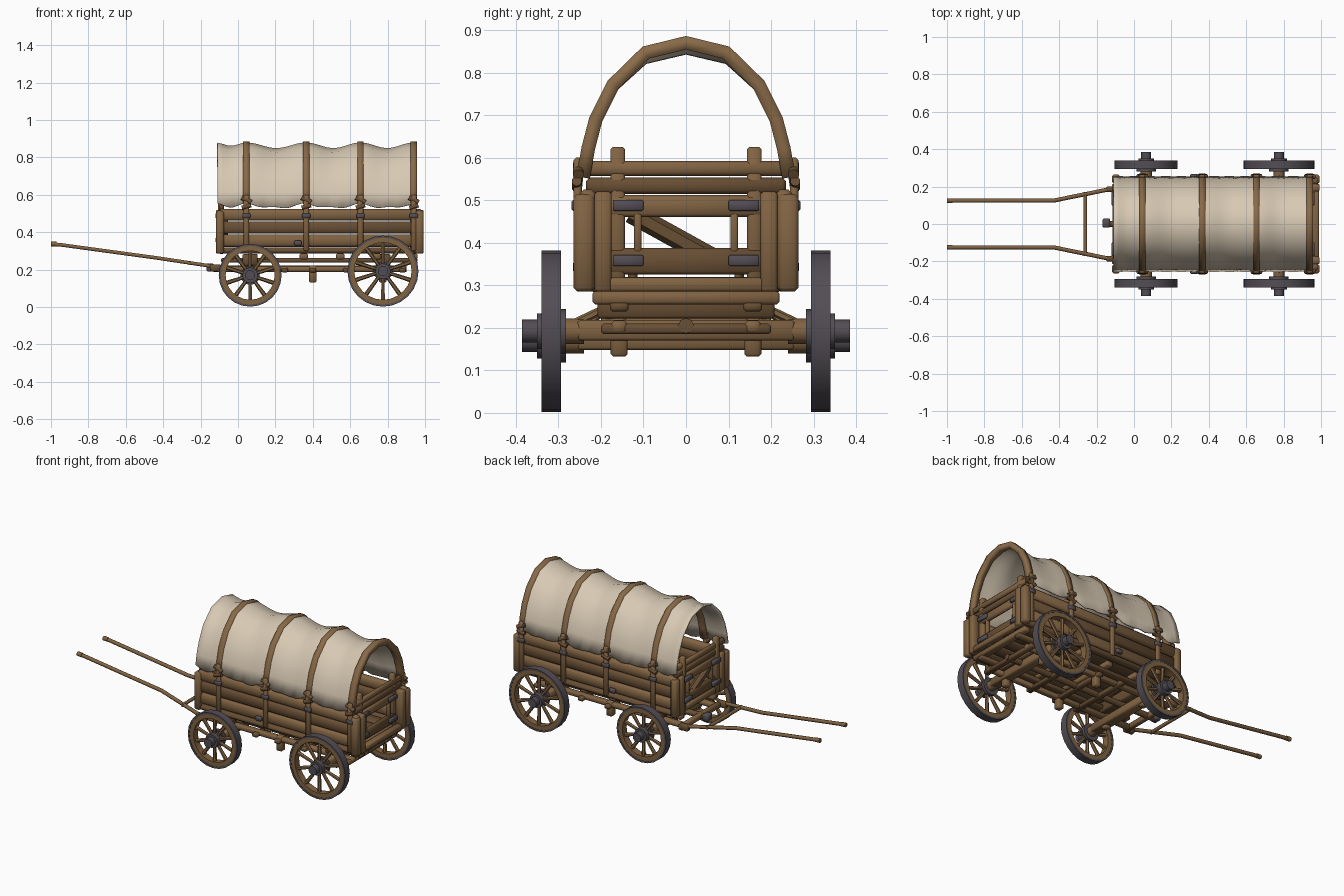
import bpy, bmesh, math
from mathutils import Vector

if "Cube" in bpy.data.objects:
    bpy.data.objects.remove(bpy.data.objects["Cube"], do_unlink=True)


def material(name, rgb):
    m = bpy.data.materials.new(name)
    m.use_nodes = True
    m.diffuse_color = (*rgb, 1)
    bsdf = m.node_tree.nodes["Principled BSDF"]
    bsdf.inputs["Base Color"].default_value = (*rgb, 1)
    bsdf.inputs["Roughness"].default_value = 0.9
    return m


WOOD = material("oak wood", (0.22, 0.125, 0.055))
DARK = material("dark wood", (0.14, 0.077, 0.034))
BAND = material("bow band", (0.25, 0.145, 0.065))
CANVAS = material("canvas", (0.68, 0.58, 0.45))
IRON = material("iron", (0.085, 0.075, 0.088))
parts = []


def finish(name, bm, mat):
    me = bpy.data.meshes.new(name)
    bm.to_mesh(me)
    bm.free()
    me.materials.append(mat)
    ob = bpy.data.objects.new(name, me)
    bpy.context.collection.objects.link(ob)
    parts.append(ob)
    return ob


def box(name, x, y, z, mat=WOOD, bevel=0.006):
    """Bevelled block from (low, high) pairs on each axis."""
    bm = bmesh.new()
    bmesh.ops.create_cube(bm, size=1)
    for v in bm.verts:
        v.co = [(a + b) / 2 + c * (b - a) for (a, b), c in zip((x, y, z), v.co)]
    if bevel:
        bmesh.ops.bevel(bm, geom=bm.edges[:], offset=bevel, segments=1, affect='EDGES')
    return finish(name, bm, mat)


def rod(name, p, q, r, mat=WOOD, r2=None, sides=10):
    """Round bar between two points, optionally tapered."""
    p, q = Vector(p), Vector(q)
    bm = bmesh.new()
    bmesh.ops.create_cone(bm, cap_ends=True, segments=sides, radius1=r,
                          radius2=r if r2 is None else r2, depth=(q - p).length)
    rot = (q - p).to_track_quat('Z', 'Y')
    for v in bm.verts:
        v.co = rot @ v.co + (p + q) / 2
    return finish(name, bm, mat)


def ring(name, centre, r_in, r_out, width, mat, sides=24):
    """Square-section hoop around the y axis."""
    bm = bmesh.new()
    loops = []
    for i in range(sides):
        a = math.tau * i / sides
        loops.append([bm.verts.new(Vector(centre) + Vector((r * math.cos(a), w, r * math.sin(a))))
                      for r, w in ((r_in, -width / 2), (r_out, -width / 2),
                                   (r_out, width / 2), (r_in, width / 2))])
    for i in range(sides):
        a, b = loops[i], loops[(i + 1) % sides]
        for j in range(4):
            k = (j + 1) % 4
            bm.faces.new((a[j], a[k], b[k], b[j]))
    bmesh.ops.recalc_face_normals(bm, faces=bm.faces[:])
    return finish(name, bm, mat)


# Canvas cover and its bows share one arch profile
half = [(0.252, 0.55), (0.24, 0.62), (0.222, 0.69), (0.18, 0.775), (0.1, 0.855)]
ARCH = [(-y, z) for y, z in half] + [(0, 0.88)] + [(y, z) for y, z in reversed(half)]
BOWS = [0.045, 0.365, 0.655, 0.94]


def vault(name, xs, shape, thickness, mat):
    """Arched sheet; shape(x, y, z) returns the adjusted y and z."""
    bm = bmesh.new()
    rows = [[bm.verts.new((x, *shape(x, y, z))) for y, z in ARCH] for x in xs]
    for a, b in zip(rows, rows[1:]):
        for j in range(len(ARCH) - 1):
            bm.faces.new((a[j], b[j], b[j + 1], a[j + 1]))
    ob = finish(name, bm, mat)
    mod = ob.modifiers.new("thickness", 'SOLIDIFY')
    mod.thickness = thickness
    mod.offset = -1
    return ob


def sagging(x, y, z):
    stops = [-0.12] + BOWS + [0.96]
    for a, b in zip(stops, stops[1:]):
        if a <= x <= b:
            sag = math.sin(math.pi * (x - a) / (b - a)) ** 2 * min(1, (b - a) / 0.28)
    up = (z - 0.55) / 0.33
    ripple = 0.006 * math.sin(x * 37 + z * 20) * (1 - up)
    hem = (-0.02 * sag + 0.006 * math.sin(x * 41)) if up < 0.1 else 0
    return y * (1 - 0.035 * sag * up) + math.copysign(ripple, y) * (y != 0), z - 0.03 * sag * up + hem


vault("canvas_cover", [-0.11 + 1.06 * i / 40 for i in range(41)], sagging, 0.008, CANVAS)
for i, bx in enumerate(BOWS):
    vault(f"cover_bow_{i}", [bx - 0.017, bx + 0.017],
          lambda x, y, z: (y * 1.022, z + 0.006), 0.032, BAND)

# Wagon bed: floor boards and joists
for i in range(5):
    y = -0.225 + 0.09 * i
    box(f"floor_board_{i}", (-0.1, 0.97), (y, y + 0.087), (0.285, 0.303), DARK, 0.004)
for i in range(6):
    x = -0.06 + 0.195 * i
    box(f"floor_joist_{i}", (x, x + 0.045), (-0.22, 0.22), (0.255, 0.286))

for s, side in ((-1, "right"), (1, "left")):
    def span(a, b):
        return tuple(sorted((s * a, s * b)))

    # Side walls
    for i, (z0, z1, y1) in enumerate([(0.285, 0.318, 0.255), (0.322, 0.388, 0.25),
                                      (0.392, 0.458, 0.25), (0.462, 0.525, 0.252)]):
        box(f"{side}_wall_plank_{i}", (-0.11 + 0.006 * (i % 2), 0.985), span(0.21, y1), (z0, z1),
            WOOD if i % 2 else DARK, 0.012)
    # Upright stakes, lashings and knots at every bow
    for i, bx in enumerate(BOWS):
        box(f"{side}_stake_{i}", (bx - 0.015, bx + 0.015), span(0.245, 0.264), (0.3, 0.6))
        box(f"{side}_iron_clip_{i}", (bx - 0.022, bx + 0.022), span(0.24, 0.269), (0.475, 0.5), IRON, 0.004)
        rod(f"{side}_knot_{i}", (bx - 0.026, s * 0.253, 0.585), (bx + 0.026, s * 0.253, 0.56), 0.013, DARK)
        rod(f"{side}_lashing_{i}", (bx - 0.024, s * 0.257, 0.53), (bx + 0.024, s * 0.257, 0.545), 0.012, DARK)
    box(f"{side}_wall_latch", (0.3, 0.34), span(0.245, 0.266), (0.33, 0.355), IRON, 0.004)
    # Corner frames
    for x0, x1, end in ((-0.118, -0.075, "front"), (0.945, 0.993, "rear")):
        box(f"{side}_{end}_corner_post", (x0, x1), span(0.175, 0.215), (0.285, 0.52))
        box(f"{side}_{end}_corner_cap", (x0, x1), span(0.215, 0.265), (0.285, 0.515), WOOD, 0.01)
    # Tall gate stakes and hinge straps
    for x, out, end in ((-0.09, -1, "front"), (0.935, 1, "rear")):
        box(f"{side}_{end}_gate_stake", (x - 0.016, x + 0.016), span(0.143, 0.178), (0.285, 0.625))
        for z in (0.345, 0.475):
            xs = tuple(sorted((x + out * 0.01, x + out * 0.03)))
            box(f"{side}_{end}_hinge", xs, span(0.1, 0.172), (z, z + 0.026), IRON, 0.003)

# End gates with an open slot in the middle
for x, end in ((-0.088, "front"), (0.94, "rear")):
    for i, (z0, z1, w) in enumerate([(0.283, 0.32, 0.225), (0.325, 0.388, 0.18), (0.46, 0.512, 0.18),
                                     (0.515, 0.553, 0.235), (0.557, 0.592, 0.235)]):
        box(f"{end}_gate_rail_{i}", (x - 0.013, x + 0.013), (-w, w), (z0, z1),
            DARK if i % 2 else WOOD, 0.008)
    for s in (-1, 1):
        box(f"{end}_gate_upright", (x - 0.012, x + 0.012), tuple(sorted((s * 0.105, s * 0.122))),
            (0.36, 0.5), WOOD, 0.003)
rod("front_gate_brace", (-0.075, -0.13, 0.47), (-0.075, 0.06, 0.365), 0.024, DARK, sides=6)
box("rear_sill", (0.95, 0.99), (-0.215, 0.215), (0.285, 0.318))

# Wheels and axles
for wx, r, end in ((0.065, 0.168, "front"), (0.775, 0.19, "rear")):
    for s, side in ((-1, "right"), (1, "left")):
        name, c = f"{end}_{side}_wheel", Vector((wx, s * 0.317, r + 0.002))
        ring(name + "_tyre", c, r - 0.011, r, 0.046, IRON)
        ring(name + "_rim", c, r - 0.037, r - 0.01, 0.042, WOOD)
        for k in range(10):
            a = math.tau * (k + 0.5) / 10
            d = Vector((math.cos(a), 0, math.sin(a)))
            rod(f"{name}_spoke_{k}", c + d * 0.03, c + d * (r - 0.03), 0.009, WOOD, 0.012, 6)
        for part, y0, y1, rad, mat in (("hub", 0.287, 0.35, 0.042, IRON), ("hub_band", 0.282, 0.3, 0.052, IRON),
                                       ("hub_cap", 0.345, 0.385, 0.027, IRON), ("axle_end", 0.24, 0.29, 0.03, WOOD)):
            rod(f"{name}_{part}", (wx, s * y0, c.z), (wx, s * y1, c.z), rad, mat, sides=12)
        rod(f"{end}_{side}_axle_brace", (wx, s * 0.26, c.z + 0.02), (wx, s * 0.18, 0.25), 0.01, WOOD, sides=6)
    z = r + 0.002
    box(f"{end}_axle_beam", (wx - 0.03, wx + 0.03), (-0.255, 0.255), (z - 0.022, z + 0.026))
    box(f"{end}_bolster", (wx - 0.04, wx + 0.04), (-0.208, 0.208), (0.222, 0.284), DARK)

# Running gear below the bed
for s, side in ((-1, "right"), (1, "left")):
    y = s * 0.157
    box(f"{side}_reach_beam", (-0.11, 0.9), (y - 0.018, y + 0.018), (0.188, 0.217))
    box(f"{side}_bed_beam", (-0.09, 0.96), (y - 0.022, y + 0.022), (0.238, 0.262), DARK)
    for x in (0.065, 0.4, 0.775):
        box(f"{side}_reach_block", (x - 0.02, x + 0.02), (y - 0.02, y + 0.02), (0.132, 0.222))
for x in (0.25, 0.4, 0.58, 0.88):
    box("reach_crossbar", (x - 0.018, x + 0.018), (-0.2, 0.2), (0.185, 0.21), DARK)
rod("centre_reach", (-0.13, 0, 0.205), (0.9, 0, 0.205), 0.018, DARK)
box("hitch_block", (-0.168, -0.128), (-0.02, 0.03), (0.19, 0.232), IRON)

# Draught shafts
for s, side in ((-1, "right"), (1, "left")):
    curve = bpy.data.curves.new(f"{side}_shaft", 'CURVE')
    curve.dimensions = '3D'
    curve.bevel_depth = 0.011
    curve.bevel_resolution = 1
    curve.use_fill_caps = True
    path = [(-0.99, 0.125, 0.336), (-0.95, 0.125, 0.333), (-0.43, 0.125, 0.262), (-0.125, 0.187, 0.216)]
    spline = curve.splines.new('POLY')
    spline.points.add(len(path) - 1)
    for point, (x, y, z) in zip(spline.points, path):
        point.co = (x, s * y, z, 1)
    curve.materials.append(WOOD)
    bpy.context.collection.objects.link(bpy.data.objects.new(f"{side}_shaft", curve))
    rod(f"{side}_shaft_tip", (-1, s * 0.125, 0.338), (-0.97, s * 0.125, 0.336), 0.013)
    box(f"{side}_shaft_mount", (-0.15, -0.09), tuple(sorted((s * 0.17, s * 0.2))), (0.19, 0.228), DARK)
rod("shaft_crossbar", (-0.26, -0.17, 0.235), (-0.26, 0.17, 0.235), 0.01)
box("shaft_mount_beam", (-0.115, -0.085), (-0.2, 0.2), (0.188, 0.222))

# Smooth shading with sharp edges kept
bpy.ops.object.select_all(action='DESELECT')
for ob in parts:
    ob.select_set(True)
bpy.context.view_layer.objects.active = parts[0]
bpy.ops.object.shade_smooth_by_angle(angle=math.radians(50))
